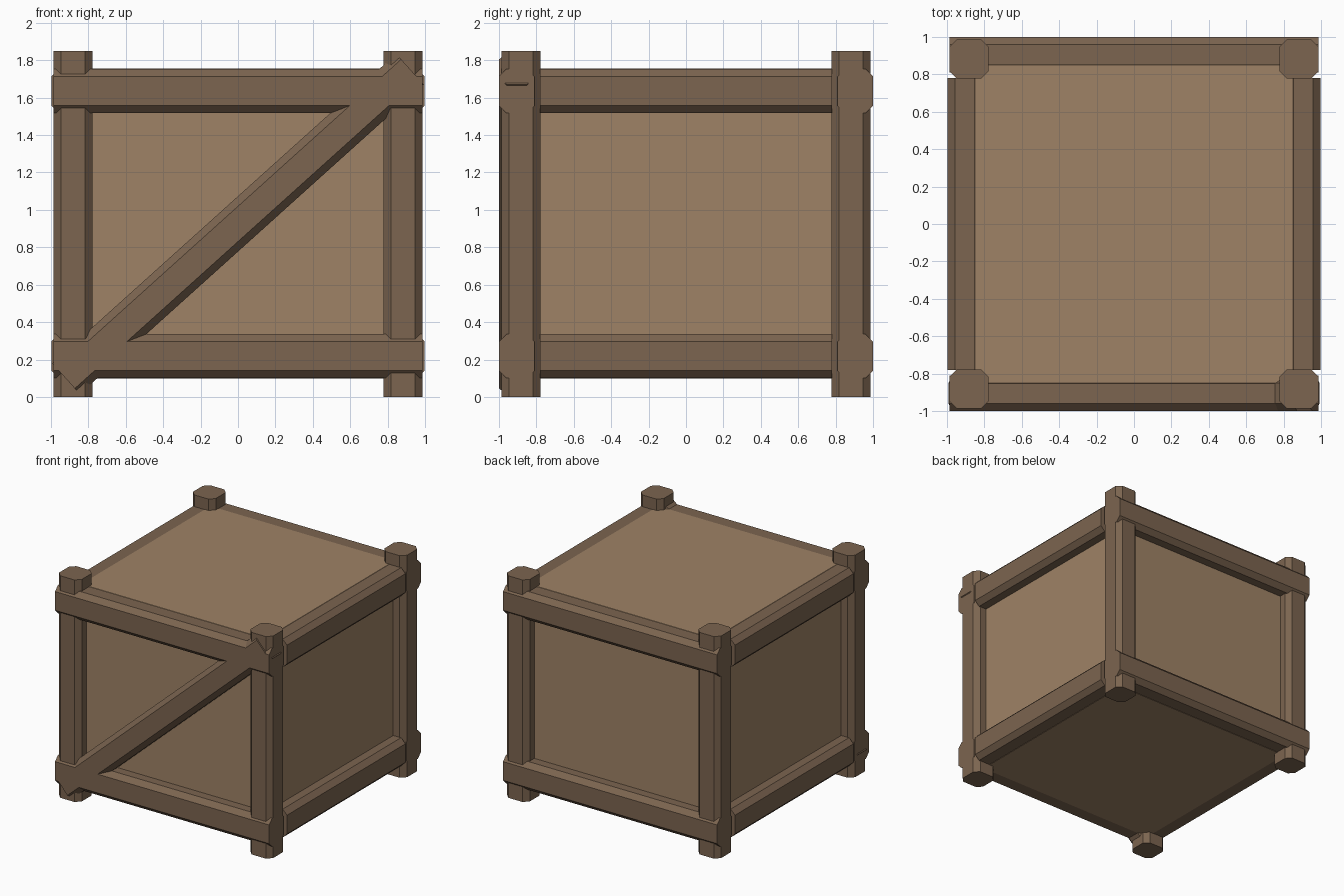
import bpy, bmesh, math
from mathutils import Matrix, Vector

if "Cube" in bpy.data.objects:
    bpy.data.objects.remove(bpy.data.objects["Cube"])


def material(name, color):
    m = bpy.data.materials.new(name)
    m.diffuse_color = (*color, 1)
    m.use_nodes = True
    m.node_tree.nodes["Principled BSDF"].inputs["Base Color"].default_value = m.diffuse_color
    return m


FRAME = material("dark_wood", (0.2, 0.129, 0.08))
PANEL = material("light_wood", (0.345, 0.225, 0.133))


def beam(name, center, axis, side, length, a, b, chamfer=0.04):
    """Eight-sided beam along axis; a = half size along side, b = half size across."""
    axis, side = Vector(axis).normalized(), Vector(side).normalized()
    up = axis.cross(side)
    c = chamfer
    ring = [(a, b - c), (a - c, b), (c - a, b), (-a, b - c),
            (-a, c - b), (c - a, -b), (a - c, -b), (a, c - b)]
    verts = [(u, v, w) for w in (-length / 2, length / 2) for u, v in ring]
    faces = [(i, (i + 1) % 8, (i + 1) % 8 + 8, i + 8) for i in range(8)]
    faces += [tuple(range(7, -1, -1)), tuple(range(8, 16))]
    me = bpy.data.meshes.new(name)
    me.from_pydata(verts, [], faces)
    me.materials.append(FRAME)
    ob = bpy.data.objects.new(name, me)
    m = Matrix((side, up, axis)).transposed().to_4x4()
    m.translation = center
    ob.matrix_world = m
    bpy.context.collection.objects.link(ob)


# Chamfered inner box forming all six panels
bm = bmesh.new()
bmesh.ops.create_cube(bm, size=1, matrix=Matrix.Translation((0, 0, 0.9265))
                      @ Matrix.Diagonal((1.774, 1.774, 1.657, 1)))
bmesh.ops.bevel(bm, geom=bm.edges[:], offset=0.037, segments=1, affect='EDGES')
me = bpy.data.meshes.new("panel_box")
bm.to_mesh(me)
bm.free()
me.materials.append(PANEL)
bpy.context.collection.objects.link(bpy.data.objects.new("panel_box", me))

# Corner posts
for nx, x in (("left", -0.882), ("right", 0.882)):
    for ny, y in (("front", -0.882), ("back", 0.882)):
        beam(f"{ny}_{nx}_post", (x, y, 0.925), (0, 0, 1), (1, 0, 0), 1.85, 0.105, 0.105)

# Rails: flush with the posts on front and back, between the posts on the sides
for nz, z in (("lower", 0.218), ("upper", 1.635)):
    for s, ny, nx in ((-1, "front", "left"), (1, "back", "right")):
        beam(f"{nz}_{ny}_rail", (0, s * 0.905, z), (1, 0, 0), (0, 1, 0), 1.974, 0.095, 0.118)
        beam(f"{nz}_{nx}_rail", (s * 0.903, 0, z), (0, 1, 0), (1, 0, 0), 1.56, 0.095, 0.118)

# Diagonal brace on the front
t = math.radians(42)
beam("front_brace", (0, -0.905, 0.925), (math.cos(t), 0, math.sin(t)), (0, 1, 0), 2.474, 0.095, 0.11)
